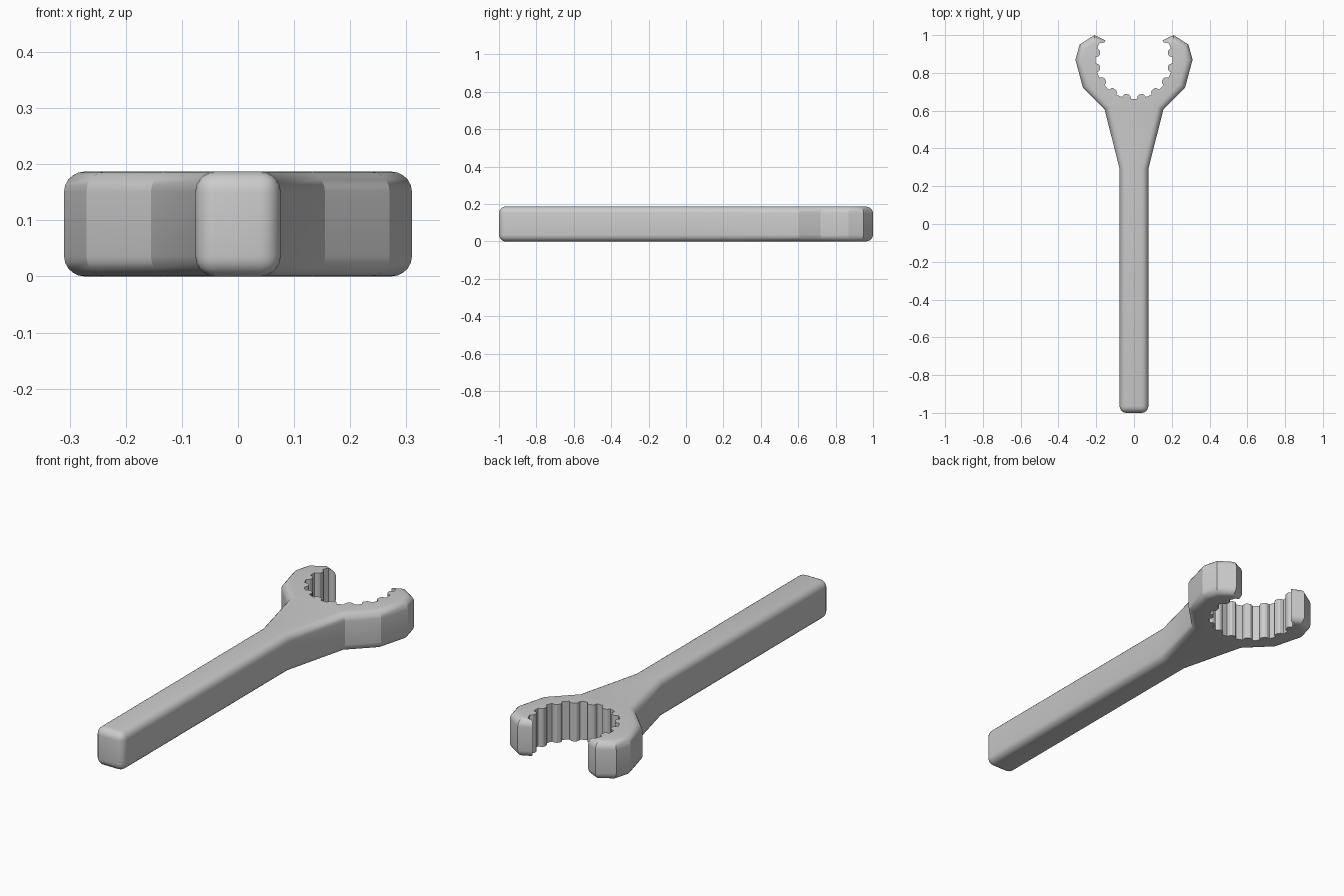
import bpy, bmesh, math

if "Cube" in bpy.data.objects:
    bpy.data.objects.remove(bpy.data.objects["Cube"])

HEIGHT = 0.187
BORE_Y = 0.867
TEETH = 16

steel = bpy.data.materials.new("plain_grey")
steel.use_nodes = True
steel.diffuse_color = (0.6, 0.6, 0.6, 1)
steel.node_tree.nodes["Principled BSDF"].inputs["Base Color"].default_value = (0.6, 0.6, 0.6, 1)


def prism(name, outline, z0, z1):
    """Extrude a flat outline into an upright solid."""
    bm = bmesh.new()
    face = bm.faces.new([bm.verts.new((x, y, z0)) for x, y in outline])
    ext = bmesh.ops.extrude_face_region(bm, geom=[face])["geom"]
    bmesh.ops.translate(bm, vec=(0, 0, z1 - z0),
                        verts=[g for g in ext if isinstance(g, bmesh.types.BMVert)])
    bmesh.ops.recalc_face_normals(bm, faces=bm.faces)
    mesh = bpy.data.meshes.new(name)
    bm.to_mesh(mesh)
    bm.free()
    ob = bpy.data.objects.new(name, mesh)
    bpy.context.collection.objects.link(ob)
    return ob


# Handle and jaw silhouette, right half mirrored to the left
half = [(0.076, -1), (0.076, 0.29), (0.155, 0.605), (0.27, 0.72),
        (0.31, 0.87), (0.288, 0.95), (0.21, 1.0)]
outline = half + [(0, 0.9)] + [(-x, y) for x, y in reversed(half)]
wrench = prism("wrench_body", outline, 0, HEIGHT)
wrench.data.materials.append(steel)

# Toothed bore: a groove points straight toward the handle
bore = []
for i in range(TEETH):
    for step, radius in ((-0.27, 0.190), (-0.2, 0.205), (0.2, 0.205),
                         (0.27, 0.190), (0.38, 0.184), (0.62, 0.184)):
        a = (i + step) * math.tau / TEETH - math.pi / 2
        bore.append((radius * math.cos(a), BORE_Y + radius * math.sin(a)))
cutter = prism("bore_cutter", bore, -0.1, HEIGHT + 0.1)
cutter.hide_render = True

# Round the outer rim, then cut the bore with crisp edges
bevel = wrench.modifiers.new("rounded_rim", "BEVEL")
bevel.width = 0.036
bevel.segments = 5
bevel.limit_method = "ANGLE"
bevel.angle_limit = math.radians(70)
cut = wrench.modifiers.new("bore", "BOOLEAN")
cut.operation = "DIFFERENCE"
cut.solver = "EXACT"
cut.object = cutter

bpy.ops.object.select_all(action="DESELECT")
wrench.select_set(True)
bpy.context.view_layer.objects.active = wrench
for mod in list(wrench.modifiers):
    bpy.ops.object.modifier_apply(modifier=mod.name)
bpy.data.objects.remove(cutter)
bpy.ops.object.shade_smooth_by_angle(angle=math.radians(25))
